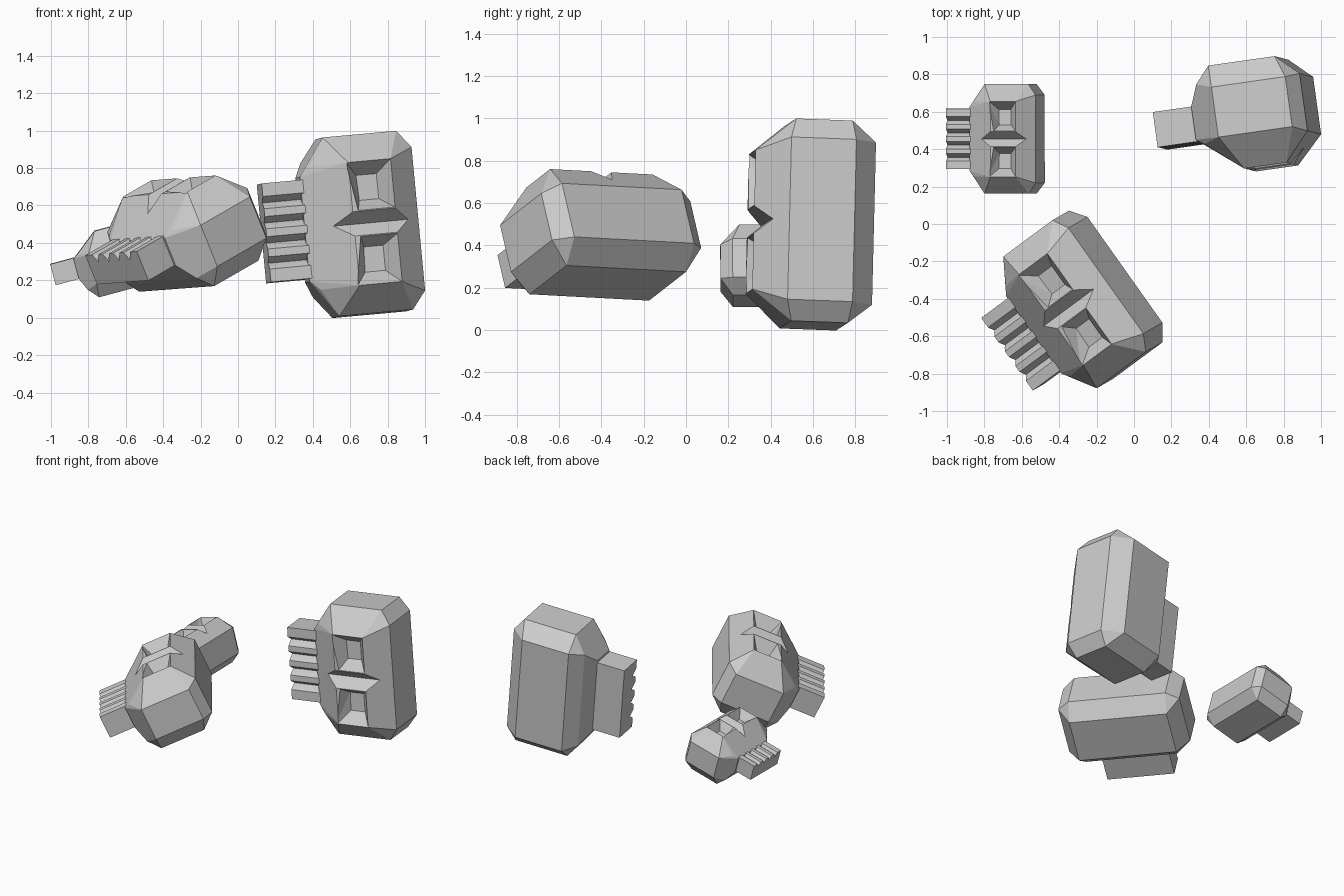
import bpy, bmesh
from mathutils import Vector, Matrix

if "Cube" in bpy.data.objects:
    bpy.data.objects.remove(bpy.data.objects["Cube"])

bone = bpy.data.materials.new("bone_grey")
bone.use_nodes = True
grey = (0.6, 0.6, 0.6, 1)
bone.diffuse_color = grey
bone.node_tree.nodes["Principled BSDF"].inputs["Base Color"].default_value = grey


# Local axes: x = up the skull, y = out of the face, z = across the width
def hull(name, points):
    bm = bmesh.new()
    verts = [bm.verts.new(p) for p in points]
    res = bmesh.ops.convex_hull(bm, input=verts)
    loose = {g for g in res["geom_interior"] + res["geom_unused"]
             if isinstance(g, bmesh.types.BMVert)}
    bmesh.ops.delete(bm, geom=list(loose), context="VERTS")
    bmesh.ops.dissolve_limit(bm, angle_limit=0.12, verts=bm.verts[:], edges=bm.edges[:])
    bmesh.ops.recalc_face_normals(bm, faces=bm.faces[:])
    mesh = bpy.data.meshes.new(name)
    bm.to_mesh(mesh)
    ob = bpy.data.objects.new(name, mesh)
    bpy.context.collection.objects.link(ob)
    return ob


def both(points):
    return [(u, f, s * w) for u, f, w in points for s in (1, -1)]


# Faceted cranium
cranium = hull("cranium_master", both([
    (.27, -.18, .385), (.27, .13, .385),
    (.2, -.17, .48), (.2, .10, .48), (-.2, -.17, .48), (-.2, .10, .48),
    (.13, .28, .33), (-.10, .28, .33),
    (.15, -.29, .385), (-.21, -.29, .385),
    (-.29, -.2, .36), (-.29, .12, .33),
    (-.34, -.09, .28), (-.34, .09, .28)]))


# Eye sockets: tapered pits, and the V groove between them
def socket(side):
    rim = [(.13, .07), (.13, .33), (-.11, .33), (-.07, .07)]
    floor = [(.06, .125), (.06, .26), (-.05, .26), (-.045, .125)]
    depth = .10
    pts = []
    for (ru, rw), (fu, fw) in zip(rim, floor):
        a, b = Vector((ru, .28, rw * side)), Vector((fu, .28 - depth, fw * side))
        pts += [b, a + (a - b) * .2]
    return hull("socket_cutter", pts)


groove = hull("groove_cutter",
              [(u, .20, 0) for u in (-.5, .5)] +
              [(u, .36, w) for u in (-.5, .5) for w in (-.13, .13)])
cutters = [socket(1), socket(-1), groove]
for c in cutters:
    c.hide_render = True
    m = cranium.modifiers.new("cut", "BOOLEAN")
    m.operation = "DIFFERENCE"
    m.solver = "EXACT"
    m.object = c
dg = bpy.context.evaluated_depsgraph_get()
dg.update()
cranium_mesh = bpy.data.meshes.new_from_object(cranium.evaluated_get(dg))
cranium_mesh.name = "cranium"
for ob in [cranium] + cutters:
    bpy.data.objects.remove(ob)


# Tooth row: a block with four grooves down its front
def tooth_row():
    outline = [(-.265, -.09), (-.265, .10)]
    for i in range(4):
        c = (i - 1.5) * .108
        outline += [(c - .033, .10), (c - .015, .075), (c, .05), (c + .015, .075), (c + .033, .10)]
    outline += [(.265, .10), (.265, -.09)]
    bm = bmesh.new()
    face = bm.faces.new([bm.verts.new((-.55, f, w)) for w, f in outline])
    ext = bmesh.ops.extrude_face_region(bm, geom=[face], use_keep_orig=True)
    moved = [g for g in ext["geom"] if isinstance(g, bmesh.types.BMVert)]
    bmesh.ops.translate(bm, verts=moved, vec=(.31, 0, 0))
    bmesh.ops.recalc_face_normals(bm, faces=bm.faces[:])
    mesh = bpy.data.meshes.new("tooth_row")
    bm.to_mesh(mesh)
    return mesh


teeth_mesh = tooth_row()
for mesh in (cranium_mesh, teeth_mesh):
    mesh.materials.clear()
    mesh.materials.append(bone)
    mesh.shade_flat()


# Three skulls lying at different angles
def place(name, scale, centre, up, across):
    u = Vector(up).normalized()
    f = u.cross(Vector(across)).normalized()
    w = f.cross(u) * -1
    w = -w if w.dot(Vector(across)) < 0 else w
    rot = Matrix((u, f, w)).transposed()
    mat = Matrix.Translation(centre) @ (rot * scale).to_4x4()
    for part, mesh in (("cranium", cranium_mesh), ("teeth", teeth_mesh)):
        # the axes are left-handed, so the mirror is baked in and normals flipped
        copy = mesh.copy()
        copy.transform(mat)
        if rot.determinant() < 0:
            copy.flip_normals()
        ob = bpy.data.objects.new(name + "_" + part, copy)
        bpy.context.collection.objects.link(ob)


place("large_skull", 1, (.68, .58, .5), (.985, .14, .09), (-.09, .025, .995))
place("middle_skull", .9, (-.285, -.41, .47), (.73, .54, .42), (-.59, .807, -.05))
place("small_skull", .61, (-.665, .455, .315), (.966, 0, .26), (-.03, 1, 0))
